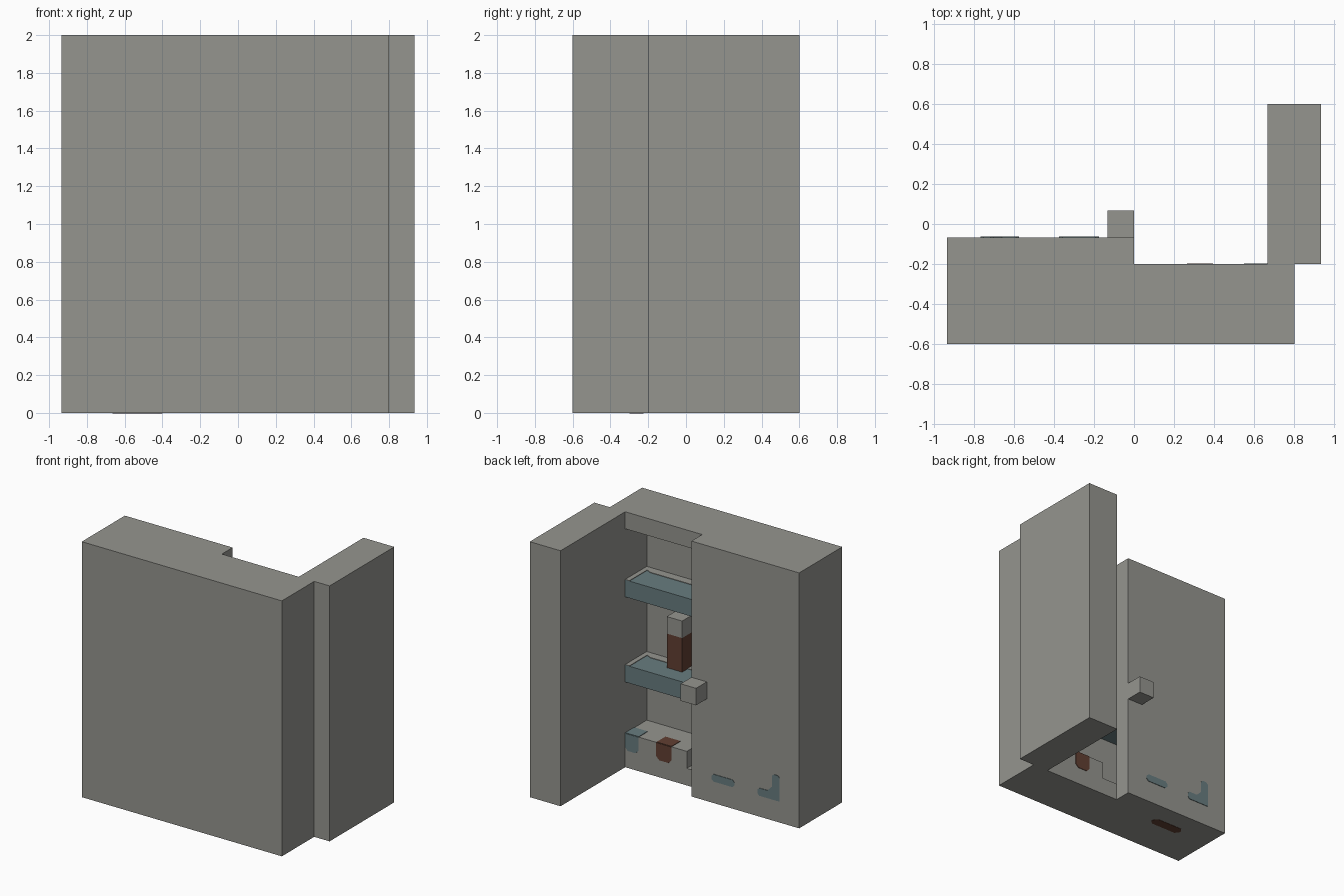
import bpy, bmesh

cube = bpy.data.objects.get("Cube")
if cube:
    bpy.data.objects.remove(cube, do_unlink=True)

U = 2 / 15          # grid unit of the whole design
SKIN = 0.004        # thickness of painted plates


def material(name, rgb):
    m = bpy.data.materials.new(name)
    m.use_nodes = True
    m.diffuse_color = (*rgb, 1)
    m.node_tree.nodes["Principled BSDF"].inputs["Base Color"].default_value = (*rgb, 1)
    return m


GREY = material("stone grey", (0.30, 0.30, 0.275))
BLUE = material("slate blue", (0.14, 0.205, 0.215))
BROWN = material("dark brown", (0.12, 0.05, 0.032))


def prism(name, outline, axis, lo, hi, mat):
    """Extrude a flat outline along an axis, from lo to hi."""
    place = {"x": lambda a, b, c: (c, a, b),
             "y": lambda a, b, c: (a, c, b),
             "z": lambda a, b, c: (a, b, c)}[axis]
    bm = bmesh.new()
    ends = [[bm.verts.new(place(a, b, c)) for a, b in outline] for c in (lo, hi)]
    for ring in ends:
        bm.faces.new(ring)
    n = len(outline)
    for i in range(n):
        j = (i + 1) % n
        bm.faces.new((ends[0][i], ends[0][j], ends[1][j], ends[1][i]))
    bmesh.ops.recalc_face_normals(bm, faces=bm.faces)
    mesh = bpy.data.meshes.new(name)
    bm.to_mesh(mesh)
    bm.free()
    mesh.materials.append(mat)
    ob = bpy.data.objects.new(name, mesh)
    bpy.context.collection.objects.link(ob)
    return ob


def rect(a0, a1, b0, b1, cut=0):
    """Rectangle outline, with cut corners if asked."""
    if not cut:
        return [(a0, b0), (a1, b0), (a1, b1), (a0, b1)]
    return [(a0 + cut, b0), (a1 - cut, b0), (a1, b0 + cut), (a1, b1 - cut),
            (a1 - cut, b1), (a0 + cut, b1), (a0, b1 - cut), (a0, b0 + cut)]


def box(name, x, y, z, mat):
    return prism(name, rect(*x, *y), "z", *z, mat)


# Main lines of the plan
left, right, wing = -7 * U, 6 * U, 7 * U
front, inner, mouth, door, back = -4.5 * U, -3.5 * U, -1.5 * U, -0.5 * U, 4.5 * U
jamb = 5 * U

# Cabinet with one closed and one open door, extruded from its plan
cabinet = prism("cabinet_and_doors", [
    (left, front), (right, front), (right, mouth), (wing, mouth), (wing, back),
    (jamb, back), (jamb, mouth), (0, mouth), (0, door), (left, door)],
    "z", 0, 2, GREY)

# Hollow inside, with a raised step in the floor
hollow = prism("hollow_cutter", [
    (-6 * U, U), (U, U), (U, 2 * U), (jamb, 2 * U), (jamb, 14 * U), (-6 * U, 14 * U)],
    "y", inner, mouth, GREY)
hollow.hide_render = True
hollow.hide_set(True)
cutting = cabinet.modifiers.new("hollow", "BOOLEAN")
cutting.operation = "DIFFERENCE"
cutting.solver = "EXACT"
cutting.object = hollow

# Shelves with a bare border on top
for label, level in (("lower", 5), ("upper", 10)):
    top = (level + 1) * U
    box(label + "_shelf", (-6 * U, jamb), (inner, mouth), (level * U, top), BLUE)
    prism(label + "_shelf_border", [
        (-6 * U, inner), (jamb, inner), (jamb, mouth), (0.63, mouth),
        (0.63, -0.42), (0.59, -0.4), (-6 * U, -0.4)],
        "z", top, top + SKIN, GREY)

# Bottle on the lower shelf
bottle_x, bottle_y = (2 * U, 3 * U), (inner, inner + U)
box("bottle", bottle_x, bottle_y, (6 * U, 8 * U), BROWN)
box("bottle_cap", bottle_x, bottle_y, (8 * U, 9 * U), GREY)

# Painted patches folded over the edge of the floor step
for label, x0, x1, mat in (("blue", 0.55, jamb, BLUE), ("brown", 0.265, 0.395, BROWN)):
    prism(label + "_step_front", [
        (x0, 2 * U), (x0, 0.16), (x0 + 0.025, 0.135), (x1 - 0.025, 0.135),
        (x1, 0.16), (x1, 2 * U)], "y", mouth, mouth + SKIN, mat)
    prism(label + "_step_top", rect(x0, x1, -0.31, mouth),
          "z", 2 * U, 2 * U + SKIN, mat)

# Closed door: knob and painted marks
box("door_knob", (-U, 0), (door, door + U), (6 * U, 7 * U), GREY)
prism("door_dash", rect(-0.375, -0.175, 0.17, 0.227, 0.018),
      "y", door, door + SKIN, BLUE)
prism("door_corner_mark", [
    (-0.59, 0.165), (-0.765, 0.165), (-0.765, 0.35), (-0.75, 0.365), (-0.715, 0.365),
    (-0.7, 0.35), (-0.7, 0.265), (-0.66, 0.225), (-0.59, 0.225), (-0.575, 0.21),
    (-0.575, 0.18)], "y", door, door + SKIN, BLUE)

# Painted mark underneath
prism("underside_mark", rect(-0.665, -0.4, -0.3, -0.225, 0.025),
      "z", -SKIN / 2, 0, BROWN)
